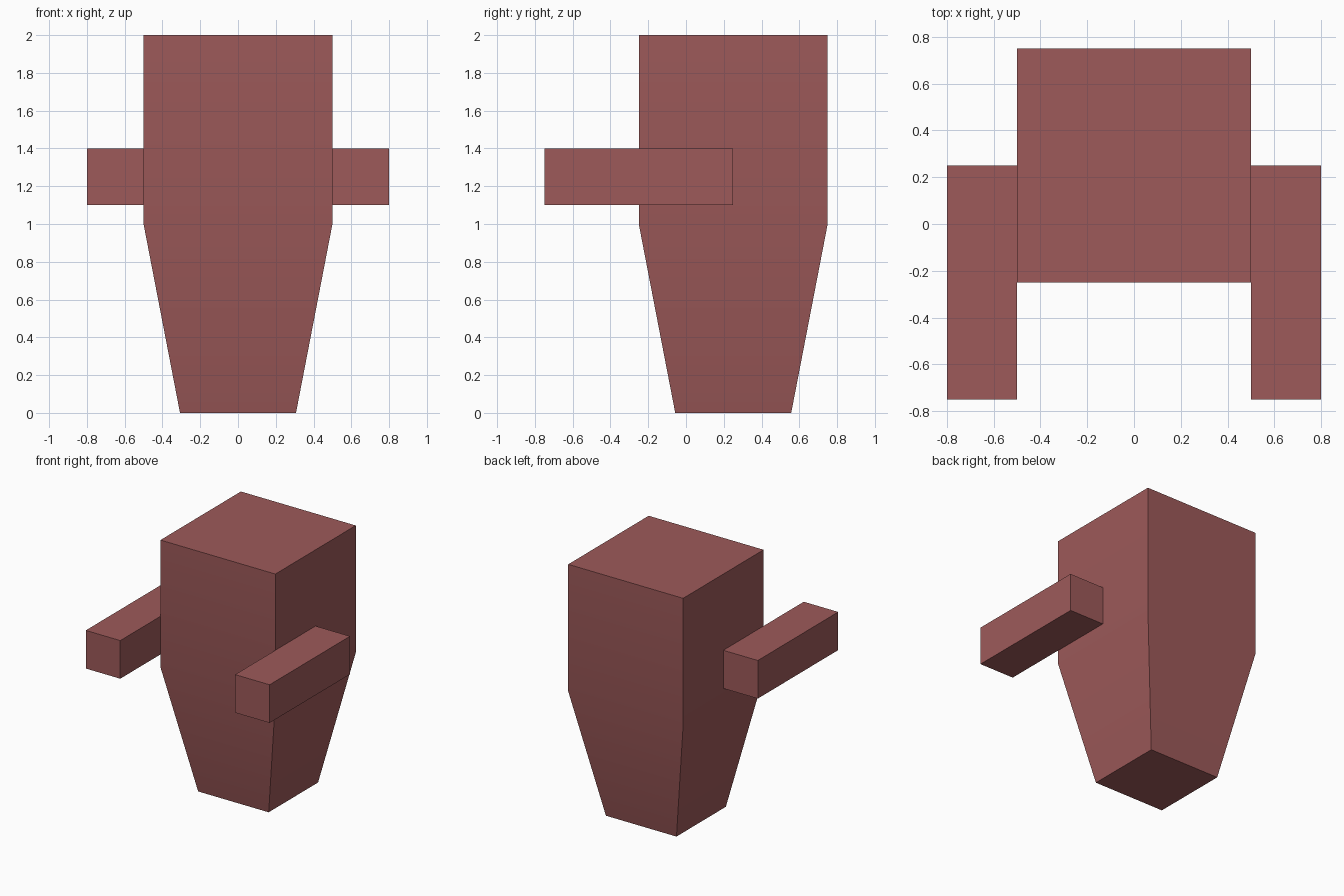
import bpy, bmesh, math

cube = bpy.data.objects.get("Cube")
if cube:
    bpy.data.objects.remove(cube, do_unlink=True)

# Single dull red material
red = bpy.data.materials.new("dull_red")
red.use_nodes = True
colour = (0.34, 0.102, 0.102, 1.0)
red.diffuse_color = colour
red.node_tree.nodes["Principled BSDF"].inputs["Base Color"].default_value = colour


def loft(name, centre, sections):
    """Closed solid through rectangular sections (half_x, half_y, z), bottom to top."""
    bm = bmesh.new()
    cx, cy = centre
    rings = [[bm.verts.new((cx + sx * hx, cy + sy * hy, z))
              for sx, sy in ((-1, -1), (1, -1), (1, 1), (-1, 1))]
             for hx, hy, z in sections]
    bm.faces.new(rings[0][::-1])
    bm.faces.new(rings[-1])
    for low, high in zip(rings, rings[1:]):
        for i in range(4):
            j = (i + 1) % 4
            bm.faces.new((low[i], low[j], high[j], high[i]))
    mesh = bpy.data.meshes.new(name)
    bm.to_mesh(mesh)
    bm.free()
    mesh.materials.append(red)
    obj = bpy.data.objects.new(name, mesh)
    bpy.context.collection.objects.link(obj)
    return obj


# Body: square block with a tapered lower half
body = loft("body", (0, 0.25), [(0.307, 0.307, 0), (0.5, 0.5, 1), (0.5, 0.5, 2)])
bpy.ops.object.select_all(action='DESELECT')
body.select_set(True)
bpy.context.view_layer.objects.active = body
bpy.ops.object.shade_smooth_by_angle(angle=math.radians(30))

# Arms: square bars reaching forward on both sides
for side, x in (("left", 0.65), ("right", -0.65)):
    loft(side + "_arm", (x, -0.25), [(0.15, 0.5, 1.1), (0.15, 0.5, 1.4)])
